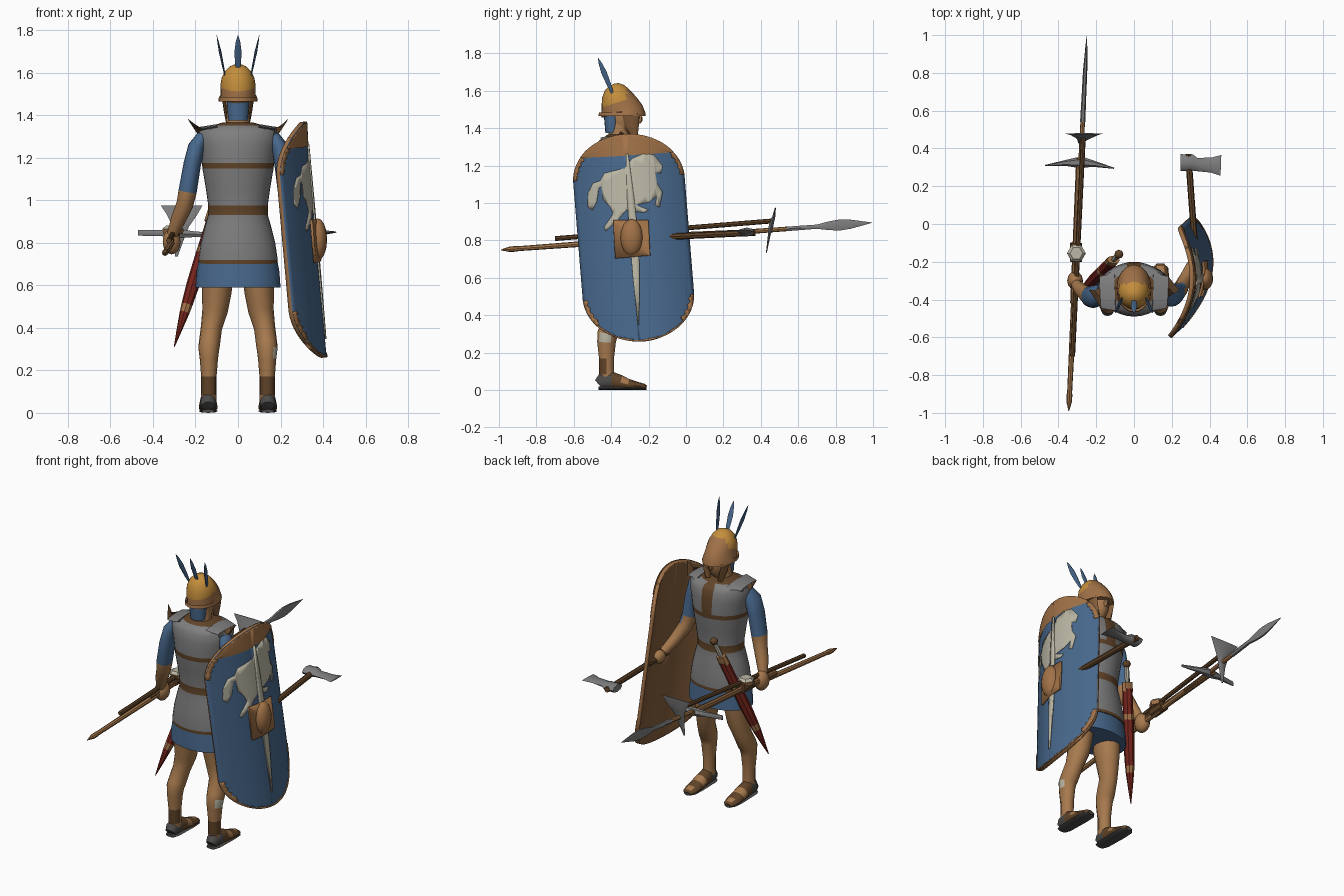
import bpy, bmesh, math
from mathutils import Vector

def mat(name, *rgb):
    m = bpy.data.materials.new(name)
    m.diffuse_color = (*rgb, 1)
    return m

BLUE = mat("blue cloth", .066, .142, .27)
GREY = mat("mail grey", .21, .21, .21)
SKIN = mat("skin tan", .38, .19, .075)
BRASS = mat("tan brass", .36, .17, .065)
GOLD = mat("gold", .55, .27, .045)
BROWN = mat("brown leather", .12, .058, .022)
IVORY = mat("ivory", .50, .48, .38)
RED = mat("red scabbard", .18, .018, .012)
DARK = mat("dark sole", .07, .068, .066)
WOOD = mat("wood", .23, .11, .042)

def finish(name, bm, mats, angle=40):
    bmesh.ops.recalc_face_normals(bm, faces=bm.faces)
    me = bpy.data.meshes.new(name)
    bm.to_mesh(me)
    bm.free()
    for m in mats:
        me.materials.append(m)
    me.shade_smooth()
    me.set_sharp_from_angle(angle=math.radians(angle))
    ob = bpy.data.objects.new(name, me)
    bpy.context.collection.objects.link(ob)
    return ob

def tube(name, path, mats, sides=12, rule=None, angle=40, turn=0.0):
    """Skin elliptical rings (x, y, z, ra, rb) along a path."""
    bm = bmesh.new()
    pts = [Vector(p[:3]) for p in path]
    rings = []
    for i, p in enumerate(path):
        t = (pts[min(i + 1, len(pts) - 1)] - pts[max(i - 1, 0)]).normalized()
        ref = Vector((1, 0, 0)) if abs(t.x) < .9 else Vector((0, 1, 0))
        u = (ref - t * t.dot(ref)).normalized()
        v = t.cross(u)
        angs = [2 * math.pi * k / sides + turn for k in range(sides)]
        rings.append([bm.verts.new(pts[i] + u * p[3] * math.cos(a) + v * p[4] * math.sin(a)) for a in angs])
    for a, b in zip(rings, rings[1:]):
        for k in range(sides):
            n = (k + 1) % sides
            bm.faces.new((a[k], a[n], b[n], b[k]))
    bm.faces.new(rings[0][::-1])
    bm.faces.new(rings[-1])
    if rule:
        for f in bm.faces:
            f.material_index = rule(f.calc_center_median())
    return finish(name, bm, mats, angle)

def rod(name, a, b, r, m, sides=8):
    return tube(name, [(*a, r, r), (*b, r, r)], [m], sides)

def ball(name, c, r, m, seg=12):
    bm = bmesh.new()
    bmesh.ops.create_uvsphere(bm, u_segments=seg, v_segments=8, radius=1)
    for v in bm.verts:
        v.co = Vector([c[i] + v.co[i] * r[i] for i in range(3)])
    return finish(name, bm, [m])

# ---- torso: skirt, mail, leather bands
CY = -.345
tube("tunic_skirt", [(0, CY, .59, .2, .14), (0, CY, .66, .195, .138), (0, CY, .73, .183, .135)], [BLUE], 24)
mail = [(.70, .186, .141), (.718, .187, .142), (.80, .175, .135), (.88, .155, .125), (.93, .14, .118),
        (.975, .14, .118), (1.06, .152, .13), (1.148, .167, .143), (1.175, .17, .145), (1.26, .185, .143),
        (1.31, .193, .135), (1.335, .188, .12), (1.35, .12, .095), (1.366, .07, .075)]

def mail_rule(c):
    if c.z > 1.35 or .93 < c.z < .975 or 1.148 < c.z < 1.175 or c.z < .718:
        return 1
    return 1 if c.z > 1.17 and abs(c.x) < .03 and c.y > CY else 0
tube("mail_shirt", [(0, CY, z, a, b) for z, a, b in mail], [GREY, BROWN], 32, mail_rule)
tube("neck", [(0, -.36, 1.34, .06, .06), (0, -.35, 1.44, .05, .05)], [SKIN], 16)
for s in (-1, 1):
    # grey shoulder flap with a leather outer edge
    tube("shoulder_flap", [(s * .10, -.36, 1.348, .1, .01), (s * .178, -.362, 1.335, .085, .01),
                           (s * .197, -.365, 1.323, .075, .009)], [GREY, BROWN], 10, lambda c: int(abs(c.x) > .18))

# ---- head and helmet
ball("head", (0, -.33, 1.46), (.06, .085, .105), SKIN, 16)
ball("nose", (0, -.25, 1.45), (.012, .018, .025), SKIN, 8)
tube("neck_cloth", [(0, -.395, 1.375, .046, .036), (0, -.395, 1.42, .05, .04), (0, -.395, 1.48, .052, .045)], [BLUE], 16)
helm = [(1.465, .092, -.468, -.215), (1.485, .09, -.465, -.218), (1.49, .083, -.455, -.228), (1.54, .083, -.456, -.262),
        (1.575, .077, -.45, -.285), (1.605, .062, -.435, -.305), (1.628, .04, -.412, -.33), (1.64, .012, -.385, -.36)]
tube("helmet", [(0, (b + f) / 2, z, rx, (f - b) / 2) for z, rx, b, f in helm], [BRASS, GOLD], 24,
     lambda c: int(c.z > 1.53 and c.y < -.32 or c.z > 1.615))
for s in (-1, 1):
    tube("cheek_guard", [(s * .042, -.275, 1.362, .014, .018), (s * .056, -.29, 1.42, .011, .04),
                         (s * .064, -.295, 1.475, .011, .045)], [WOOD], 8)
for x0, x1, w, d in ((0, 0, .017, .006), (-.06, -.1, .006, .017), (.06, .1, .006, .017)):
    f = [(0, .4), (.3, .8), (.6, 1), (.85, .6), (1, .06)]
    tube("feather", [(x0 + (x1 - x0) * t, -.39 - .08 * t, 1.58 + .195 * t, w * k, d * k) for t, k in f], [BLUE], 6)

# ---- legs and sandals
def leg_rule(c):
    if .085 < c.z < .17 and c.y < -.418:
        return 1
    return 2 if c.x > .165 and c.y < -.405 and .26 < c.z < .3 else 0
for s in (-1, 1):
    leg = [(.095, -.36, .66, .075, .09), (.1, -.36, .57, .07, .085), (.108, -.36, .48, .06, .07),
           (.125, -.375, .40, .05, .056), (.135, -.41, .32, .05, .058), (.137, -.42, .30, .049, .056),
           (.137, -.425, .255, .043, .051), (.137, -.425, .17, .036, .041), (.137, -.425, .085, .036, .041),
           (.137, -.42, .04, .034, .04)]
    tube("leg", [(s * x, *r) for x, *r in leg], [SKIN, BROWN, IVORY], 14, leg_rule)
    foot = [(-.466, .03, .03), (-.45, .038, .045), (-.40, .04, .05), (-.35, .042, .04),
            (-.31, .044, .03), (-.26, .044, .022), (-.225, .036, .017), (-.213, .02, .012)]
    tube("foot", [(s * .14, y, h, w, h) for y, w, h in foot], [SKIN, BROWN, DARK], 12,
         lambda c: 2 if c.y < -.42 else (1 if c.y < -.35 or -.31 < c.y < -.26 or c.z < .035 else 0))
    sole = [(-.468, .03), (-.44, .042), (-.3, .046), (-.235, .042), (-.21, .02)]
    tube("sole", [(s * .14, y, .009, w, .009) for y, w in sole], [DARK], 8)

# ---- arms
sleeve = lambda c: int(c.z > 1.03)
tube("spear_arm", [(-.165, -.37, 1.30, .03, .04), (-.195, -.38, 1.25, .04, .058), (-.215, -.385, 1.17, .041, .06),
                   (-.237, -.385, 1.04, .043, .054), (-.25, -.375, .98, .04, .045), (-.28, -.35, .91, .036, .038),
                   (-.308, -.32, .84, .026, .03)], [SKIN, BLUE], 14, sleeve)
ball("spear_fist", (-.312, -.30, .805), (.042, .05, .06), SKIN)
tube("shield_arm", [(.165, -.37, 1.30, .03, .04), (.195, -.38, 1.25, .04, .058), (.212, -.375, 1.17, .041, .06),
                    (.228, -.365, 1.05, .042, .052), (.245, -.345, .98, .04, .045), (.275, -.285, .91, .034, .036),
                    (.305, -.215, .85, .026, .028)], [SKIN, BLUE], 14, sleeve)
ball("shield_fist", (.318, -.195, .825), (.032, .045, .04), SKIN)

# ---- shield: flat outlines wrapped on a leaning curved surface
C = Vector((.365, -.28, .815))
W = Vector((.09, .995, .06)).normalized()
U = Vector((-.10, -.09, 1.11)).normalized()

def wrap(name, outline, mats, lift, thick):
    bm = bmesh.new()
    f = bm.faces.new([bm.verts.new((s, t, 0)) for s, t in outline])
    bmesh.ops.triangulate(bm, faces=bm.faces[:])
    for k in range(-15, 16):
        bmesh.ops.bisect_plane(bm, geom=bm.verts[:] + bm.edges[:] + bm.faces[:], dist=1e-5,
                               plane_co=(k * .02, 0, 0), plane_no=(1, 0, 0))
    for v in bm.verts:
        s, t, _ = v.co
        v.co = C + W * s + U * t + Vector((lift - 1.25 * s * s, 0, 0))
    ob = finish(name, bm, mats)
    if sum(p.normal.x for p in ob.data.polygons) < 0:
        ob.data.flip_normals()
    sol = ob.modifiers.new("thickness", 'SOLIDIFY')
    sol.thickness, sol.offset = thick, -1
    if len(mats) > 1:
        sol.material_offset, sol.material_offset_rim = 1, 2
    return ob

def oval(a, k=0.0):
    """Straight sides with half-elliptical ends, inset by k."""
    c, s = math.cos(a), math.sin(a)
    return ((.3 - k) * c, math.copysign(.31 + (.248 - k) * abs(s), s))

wrap("shield", [oval(2 * math.pi * (i + .5) / 56) for i in range(56)], [BLUE, WOOD, BRASS], 0, .022)
# worn edging at the corners and along both ends
for start, end, k in ((3, 34, .024), (146, 177, .024), (183, 218, .026), (322, 357, .026),
                      (34, 146, .01), (218, 322, .01)):
    arc = [math.radians(start + (end - start) * i / 12) for i in range(13)]
    worn = [oval(a, k * (.75 + .35 * (i % 3 == 1))) for i, a in enumerate(arc)]
    wrap("shield_edging", [oval(a) for a in arc] + worn[::-1], [BRASS], .004, .004)

# painted horse, in side coordinates (y, z)
horse = [(-.44, 1.17), (-.33, 1.19), (-.29, 1.24), (-.22, 1.265), (-.17, 1.25), (-.125, 1.19), (-.135, 1.15),
         (-.165, 1.16), (-.155, 1.10), (-.125, 1.05), (-.14, .97), (-.165, .98), (-.155, 1.03), (-.20, 1.0),
         (-.27, .99), (-.20, .96), (-.22, .945), (-.32, .965), (-.36, .92), (-.43, .86), (-.44, .88),
         (-.39, .95), (-.41, .99), (-.445, 1.03), (-.455, 1.10), (-.47, 1.09), (-.48, 1.02), (-.505, .975),
         (-.53, 1.0), (-.525, 1.07), (-.50, 1.12), (-.46, 1.13)]
wrap("horse_painting", [(y - C.y + .085 * (z - C.z), z - C.z) for y, z in horse], [IVORY], .004, .004)
wrap("shield_spine", [(-.006, .45), (.008, .45), (.02, .2), (.026, 0), (.016, -.2), (-.01, -.47),
                      (-.016, -.47), (-.022, -.2), (-.022, 0), (-.018, .2)], [IVORY], .01, .008)
wrap("boss_plate", [(-.108, -.105), (.082, -.1), (.087, .09), (-.103, .1)], [BRASS], .016, .012)
ball("shield_boss", (.374, -.29, .815), (.045, .06, .1), BRASS, 16)

# ---- hand axe held behind the shield
rod("hand_axe_handle", (.335, -.29, .81), (.287, .37, .842), .017, BROWN)
tube("hand_axe_head", [(.245, .325, .845, .045, .022), (.31, .325, .845, .042, .024), (.33, .315, .845, .035, .016),
                       (.41, .312, .848, .04, .01), (.46, .31, .85, .055, .003)], [GREY], 8)

# ---- spear
def along(y):
    t = (y + .98) / 1.97
    return (-.345 + .095 * t, y, .75 + .145 * t)
tube("spear_shaft", [(*along(y), r, r) for y, r in ((-.94, .013), (-.4, .016), (.1, .014), (.34, .013), (.56, .012))],
     [SKIN, BROWN], 8, lambda c: int(-.1 < c.y < .3))
tube("spear_butt", [(*along(-.99), .002, .002), (*along(-.94), .015, .015), (*along(-.9), .015, .015)], [BRASS], 8)
tube("spear_head", [(*along(y), a, b) for y, a, b in
                    ((.54, .014, .014), (.7, .012, .013), (.76, .012, .026), (.82, .011, .034),
                     (.88, .008, .028), (.94, .005, .014), (.995, .001, .001))], [GREY], 6)

# ---- long axe and pick carried beside the spear
rod("long_axe_handle", (-.325, -.7, .81), (-.268, .47, .905), .013, BROWN)
tube("long_axe_blade", [(-.29, .43, .735, .006, .003), (-.275, .445, .83, .025, .008), (-.27, .455, .88, .04, .014),
                        (-.265, .47, .93, .07, .009), (-.265, .478, .975, .098, .003)], [GREY], 6)
rod("pick_handle", (-.32, -.42, .81), (-.288, .35, .842), .018, WOOD)
tube("pick_head", [(-.47, .31, .847, .003, .016), (-.36, .323, .845, .016, .016), (-.31, .325, .842, .026, .022),
                   (-.26, .325, .842, .026, .022), (-.21, .318, .84, .016, .016), (-.105, .295, .838, .003, .008)], [GREY], 6)
rod("grip_wrap", (-.308, -.2, .825), (-.306, -.1, .83), .032, BROWN)
tube("pale_knob", [(-.305, -.155, .84, .046, .046), (-.305, -.155, .865, .05, .05), (-.305, -.155, .88, .034, .034)],
     [BRASS, IVORY], 6, lambda c: int(c.z > .86), 20)

# ---- sword in its scabbard
P, Q = Vector((-.08, -.16, 1.04)), Vector((-.30, -.385, .31))
def sword(t):
    return tuple(P.lerp(Q, t))
ball("sword_pommel", sword(0), (.024, .024, .022), BROWN, 8)
tube("sword_grip", [(*sword(0), .012, .012), (*sword(.08), .015, .015), (*sword(.15), .011, .011)], [IVORY], 8)
tube("sword_guard", [(*sword(.13), .035, .022), (*sword(.2), .036, .026)], [BRASS], 8)
tube("scabbard", [(*sword(t), a, b) for t, a, b in
                  ((.18, .028, .03), (.36, .03, .03), (.4, .031, .032), (.6, .031, .032), (.73, .026, .028),
                   (.78, .023, .025), (.9, .012, .013), (1, .002, .002))], [RED, BRASS], 8,
     lambda c: int(any(a < (1.04 - c.z) / .73 < b for a, b in ((.36, .4), (.73, .78)))))
